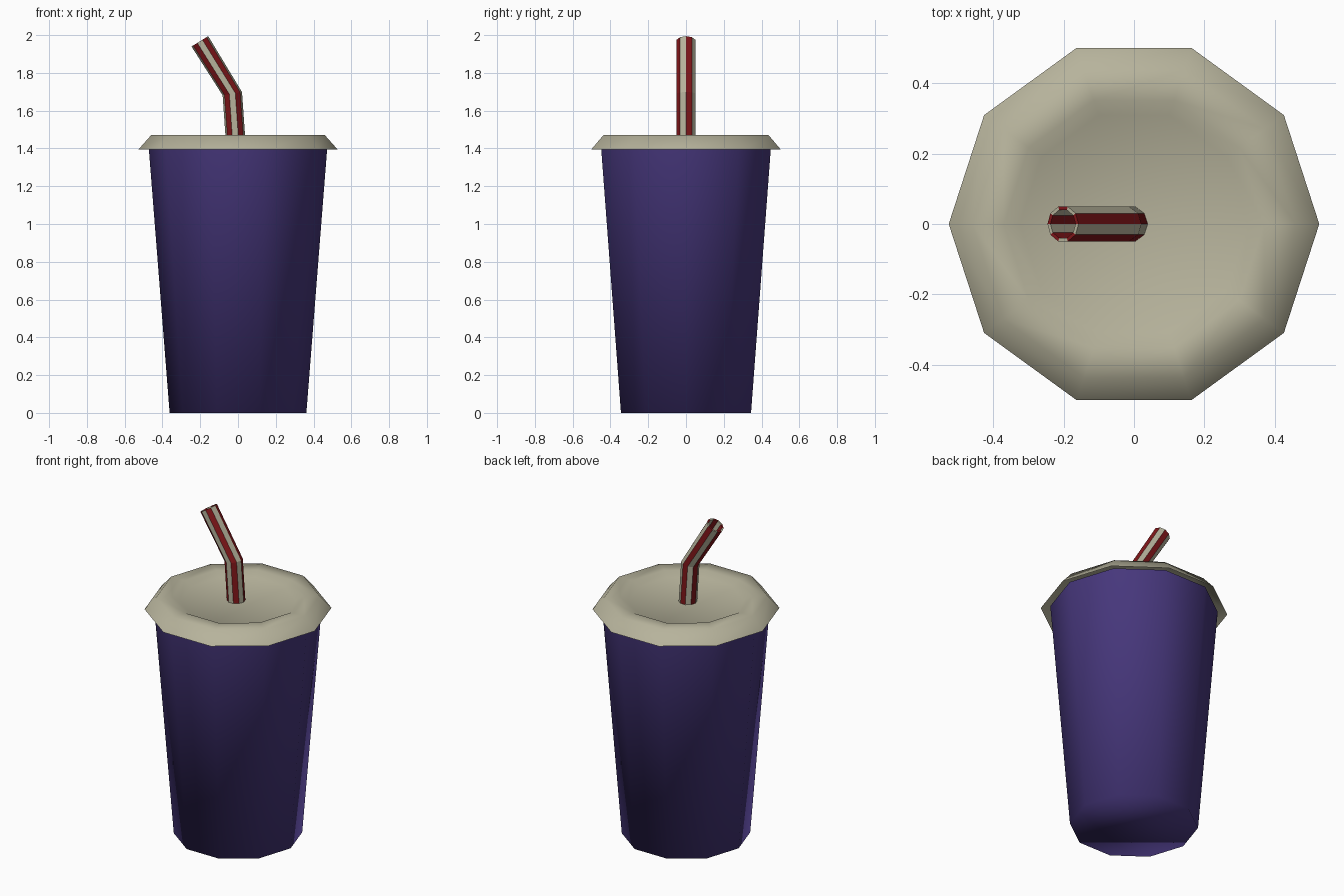
import bpy, math
from mathutils import Vector

if "Cube" in bpy.data.objects:
    bpy.data.objects.remove(bpy.data.objects["Cube"])

SIDES = 10


def material(name, color):
    m = bpy.data.materials.new(name)
    m.diffuse_color = (*color, 1)
    m.use_nodes = True
    m.node_tree.nodes["Principled BSDF"].inputs["Base Color"].default_value = m.diffuse_color
    return m


def loft(name, rings, mats, cap_start=False, cap_end=False, smooth=True):
    """Skin 10-sided rings (centre, radius, tilt about y); materials alternate by side."""
    verts, faces = [], []
    for (cx, cz), r, tilt in rings:
        for k in range(SIDES):
            a = 2 * math.pi * k / SIDES
            x, y = r * math.cos(a), r * math.sin(a)
            verts.append(Vector((cx + x * math.cos(tilt), y, cz - x * math.sin(tilt))))
    for i in range(len(rings) - 1):
        for k in range(SIDES):
            a, b = i * SIDES + k, i * SIDES + (k + 1) % SIDES
            faces.append((a, b, b + SIDES, a + SIDES))
    if cap_start:
        faces.append(tuple(reversed(range(SIDES))))
    if cap_end:
        n = (len(rings) - 1) * SIDES
        faces.append(tuple(range(n, n + SIDES)))
    mesh = bpy.data.meshes.new(name)
    mesh.from_pydata(verts, [], faces)
    for m in mats:
        mesh.materials.append(m)
    for i, p in enumerate(mesh.polygons):
        p.use_smooth = smooth
        p.material_index = (i % SIDES) % len(mats)
    obj = bpy.data.objects.new(name, mesh)
    bpy.context.collection.objects.link(obj)
    return obj


purple = material("purple_paper", (0.062, 0.038, 0.2))
cream = material("cream_plastic", (0.47, 0.45, 0.33))
red = material("red_stripe", (0.22, 0.008, 0.01))

# Tapered cup, closed at the bottom
loft("cup", [((0, 0), 0.362, 0), ((0, 1.41), 0.473, 0)], [purple], cap_start=True)

# Lid: flared skirt, rim and shallow recess
lid_profile = [(0.527, 1.395), (0.46, 1.47), (0.37, 1.47), (0.325, 1.445)]
loft("lid", [((0, z), r, 0) for r, z in lid_profile], [cream], cap_end=True)

# Bent striped straw with an open, hollow tip
base, bend, tip = (-0.012, 1.43), (-0.03, 1.69), (-0.202, 1.967)
lean = math.atan2(tip[0] - bend[0], tip[1] - bend[1])
loft("straw", [(base, 0.052, 0), (bend, 0.052, lean * 0.3), (tip, 0.052, lean),
               (tip, 0.042, lean), (bend, 0.042, lean * 0.3)],
     [red, cream], cap_end=True, smooth=False)
